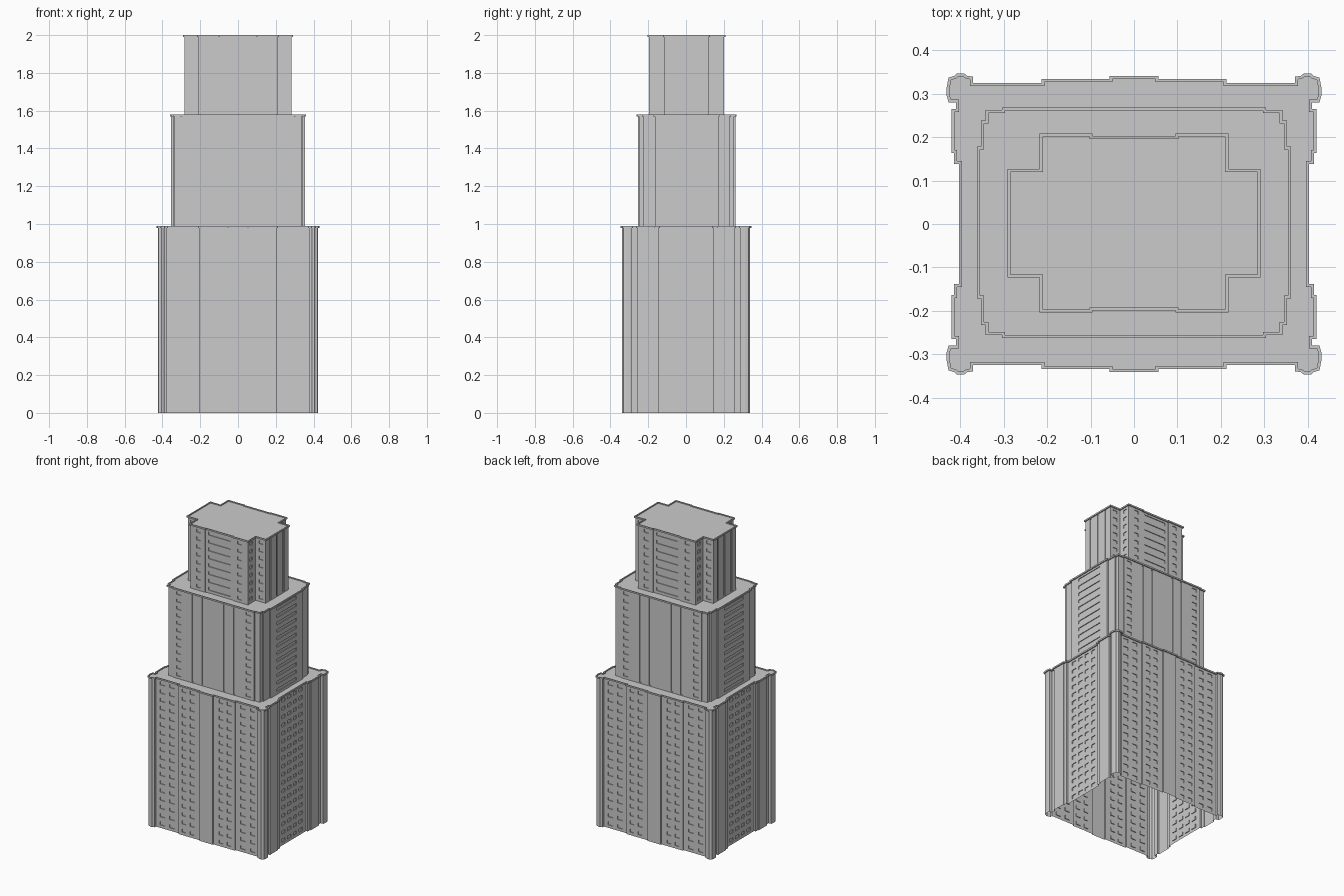
import bpy, bmesh
from mathutils import Vector

if "Cube" in bpy.data.objects:
    bpy.data.objects.remove(bpy.data.objects["Cube"])

LIP, LIP_H, ROOF_DROP, RECESS = 0.007, 0.01, 0.006, 0.005


def full_outline(quarter):
    """Mirror a quarter outline (right side to top) into a closed loop."""
    q = [Vector(p) for p in quarter]
    left = [Vector((-p.x, p.y)) for p in reversed(q)]
    back = [-p for p in q]
    right = [Vector((p.x, -p.y)) for p in reversed(q)]
    return q + left + back + right


def inset(points, d):
    """Move every side of a counter-clockwise loop inward by d."""
    out = []
    for i, p in enumerate(points):
        a = (p - points[i - 1]).normalized()
        b = (points[(i + 1) % len(points)] - p).normalized()
        na, nb = Vector((-a.y, a.x)), Vector((-b.y, b.x))
        out.append(p + (na + nb) * d / (1 + na.dot(nb)))
    return out


def quad(bm, *pts):
    bm.faces.new([bm.verts.new(p) for p in pts])


def wall(bm, p, q, z0, z1, windows):
    """One flat wall with rows of shallow recessed windows."""
    d = (q - p).normalized()
    n = Vector((-d.y, d.x)) * RECESS
    axis = 0 if abs(d.x) > 0.999 else 1 if abs(d.y) > 0.999 else None
    length = (q - p).length

    def at(u, z, depth=0):
        v = p + d * u + n * depth
        return (v.x, v.y, z)

    # Windows that fit on this wall, as spans measured from p
    spans = []
    for ax, centre, width, floors in windows:
        for c in {centre, -centre}:
            if ax == axis:
                u = (c - p[ax]) * d[ax]
                if u - width / 2 > 0.002 and u + width / 2 < length - 0.002:
                    spans.append((u - width / 2, u + width / 2, floors))
    u_prev = 0
    for a, b, floors in sorted(spans):
        quad(bm, at(u_prev, z0), at(a, z0), at(a, z1), at(u_prev, z1))
        h = (z1 - z0) / floors
        low, high = (0.35, 0.75) if floors > 1 else (0.01, 0.99)
        z_prev = z0
        for f in range(floors):
            s, t = z0 + h * (f + low), z0 + h * (f + high)
            quad(bm, at(a, z_prev), at(b, z_prev), at(b, s), at(a, s))
            outer = [(a, s), (b, s), (b, t), (a, t)]
            for i in range(4):
                e, g = outer[i], outer[(i + 1) % 4]
                quad(bm, at(*e), at(*g), at(*g, 1), at(*e, 1))
            quad(bm, *[at(*o, 1) for o in outer])
            z_prev = t
        quad(bm, at(a, z_prev), at(b, z_prev), at(b, z1), at(a, z1))
        u_prev = b
    quad(bm, at(u_prev, z0), at(length, z0), at(length, z1), at(u_prev, z1))


def tier(name, quarter, z0, z1, windows, y_shift=0):
    outer = full_outline(quarter)
    inner = inset(outer, LIP)
    bm = bmesh.new()
    zl, zr = z1 - LIP_H, z1 - ROOF_DROP
    for i in range(len(outer)):
        j = (i + 1) % len(outer)
        wall(bm, inner[i], inner[j], z0, zl, windows)
        # Projecting rim around the roof
        rim = [(inner, zl), (outer, zl), (outer, z1), (inner, z1), (inner, zr)]
        for (la, za), (lb, zb) in zip(rim, rim[1:]):
            quad(bm, (*la[i], za), (*la[j], za), (*lb[j], zb), (*lb[i], zb))
    # Flat roof
    bm.faces.new([bm.verts.new((*p, zr)) for p in inner])
    bmesh.ops.remove_doubles(bm, verts=bm.verts, dist=0.00005)
    mesh = bpy.data.meshes.new(name)
    bm.to_mesh(mesh)
    bm.free()
    ob = bpy.data.objects.new(name, mesh)
    ob.location.y = y_shift
    bpy.context.collection.objects.link(ob)


X, Y = 0, 1  # direction a window wall runs in

# Wide base with corner piers
base = [(.403, .138), (.414, .138), (.414, .163), (.42, .163), (.42, .265),
        (.41, .265), (.41, .28), (.427, .28), (.431, .295), (.431, .315),
        (.427, .337), (.413, .341), (.408, .346), (.39, .346), (.384, .341),
        (.37, .339), (.37, .325), (.213, .325), (.213, .334), (.056, .334),
        (.056, .341)]
tier("base_tier", base, 0, 0.99,
     [(X, .33, .035, 18), (X, .26, .035, 18), (X, .165, .03, 18), (X, .105, .03, 18),
      (Y, .03, .035, 18), (Y, .09, .035, 18)])

# Middle tier with stepped corners
middle = [(.361, .175), (.352, .175), (.352, .235), (.342, .235), (.342, .259),
          (.304, .259), (.304, .265)]
tier("middle_tier", middle, 0.984, 1.58,
     [(X, .255, .035, 12), (X, .15, .012, 1), (X, .08, .012, 1), (Y, 0, .2, 12)], 0.003)

# Top tier with notched corners
top = [(.291, .125), (.217, .125), (.217, .206), (.095, .206), (.095, .201)]
tier("top_tier", top, 1.574, 2.0,
     [(X, .15, .03, 8), (X, 0, .16, 8), (X, .25, .03, 8),
      (Y, .163, .03, 8), (Y, .07, .012, 1), (Y, 0, .012, 1)], 0.002)
